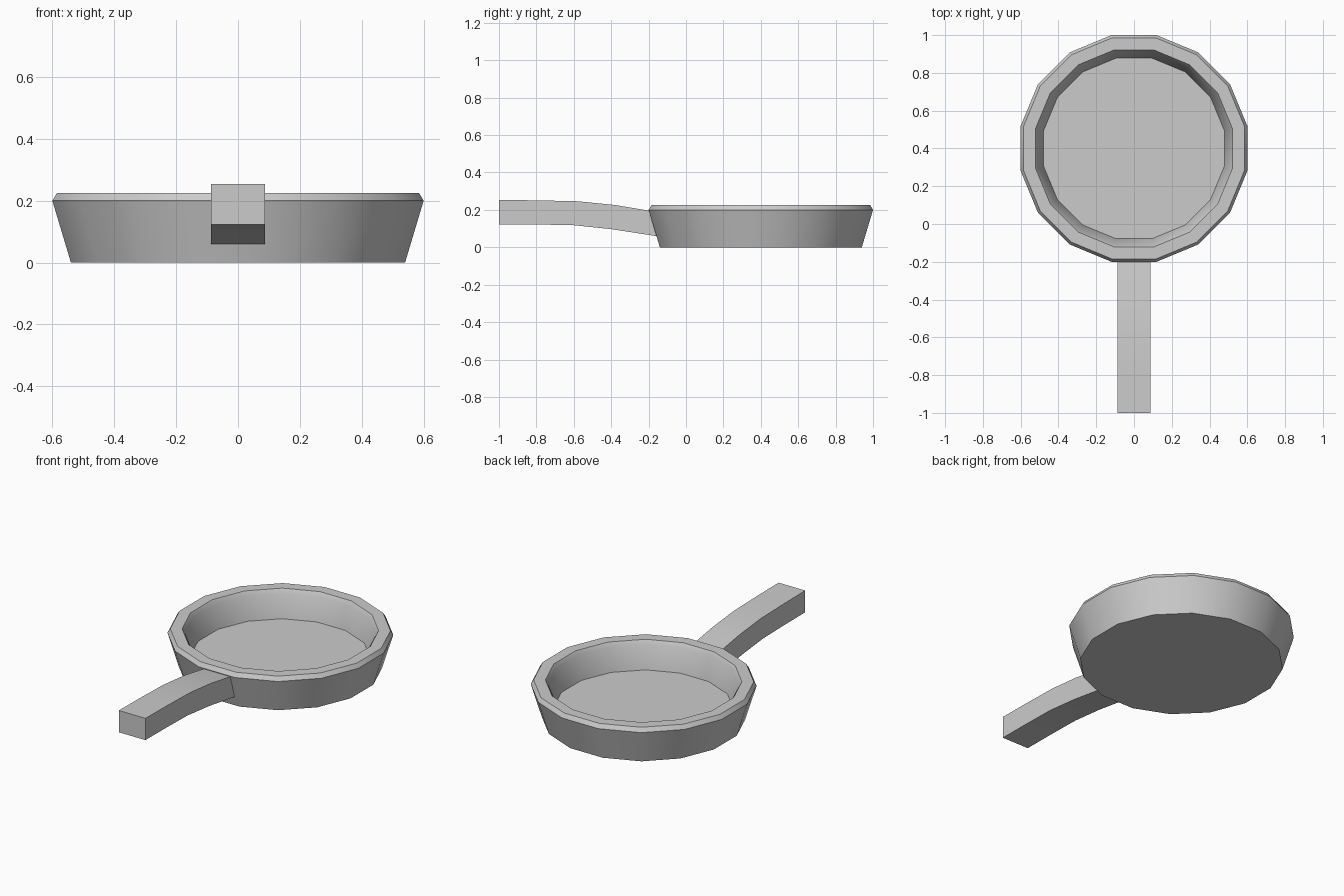
import bpy, bmesh, math

cube = bpy.data.objects.get("Cube")
if cube:
    bpy.data.objects.remove(cube, do_unlink=True)

# One plain metal colour
metal = bpy.data.materials.new("grey metal")
metal.use_nodes = True
grey = (0.6, 0.6, 0.6, 1)
metal.diffuse_color = grey
metal.node_tree.nodes["Principled BSDF"].inputs["Base Color"].default_value = grey


def finish(name, bm):
    bmesh.ops.recalc_face_normals(bm, faces=bm.faces)
    mesh = bpy.data.meshes.new(name)
    bm.to_mesh(mesh)
    bm.free()
    mesh.materials.append(metal)
    obj = bpy.data.objects.new(name, mesh)
    bpy.context.collection.objects.link(obj)
    bpy.ops.object.select_all(action='DESELECT')
    obj.select_set(True)
    bpy.context.view_layer.objects.active = obj
    bpy.ops.object.shade_smooth_by_angle(angle=math.radians(30))
    return obj


def loft(name, rings):
    """Bridge matching closed rings and cap both ends."""
    bm = bmesh.new()
    loops = [[bm.verts.new(p) for p in ring] for ring in rings]
    for a, b in zip(loops, loops[1:]):
        for i in range(len(a)):
            j = (i + 1) % len(a)
            bm.faces.new((a[i], a[j], b[j], b[i]))
    bm.faces.new(loops[0])
    bm.faces.new(loops[-1])
    return finish(name, bm)


# Pan bowl: 16 sides, from the base up the outside, over the rim, down to the floor
SIDES, CENTRE_Y = 16, 0.4


def pan_ring(apothem, z):
    r = apothem / math.cos(math.pi / SIDES)
    angles = [(i + 0.5) * math.tau / SIDES for i in range(SIDES)]
    return [(r * math.cos(a), CENTRE_Y + r * math.sin(a), z) for a in angles]


bowl_profile = [(0.54, 0), (0.60, 0.20), (0.585, 0.225),
                (0.522, 0.225), (0.507, 0.20), (0.478, 0.063)]
loft("pan_bowl", [pan_ring(r, z) for r, z in bowl_profile])

# Handle: square bar curving down into the bowl wall (top y, top z, bottom y, bottom z)
HALF_WIDTH = 0.088
handle_profile = [(-1, 0.253, -1, 0.123), (-0.8, 0.251, -0.8, 0.122),
                  (-0.58, 0.246, -0.6, 0.118), (-0.38, 0.226, -0.4, 0.097),
                  (-0.18, 0.193, -0.14, 0.057)]
w = HALF_WIDTH
loft("handle", [[(-w, ty, tz), (w, ty, tz), (w, by, bz), (-w, by, bz)]
                for ty, tz, by, bz in handle_profile])
